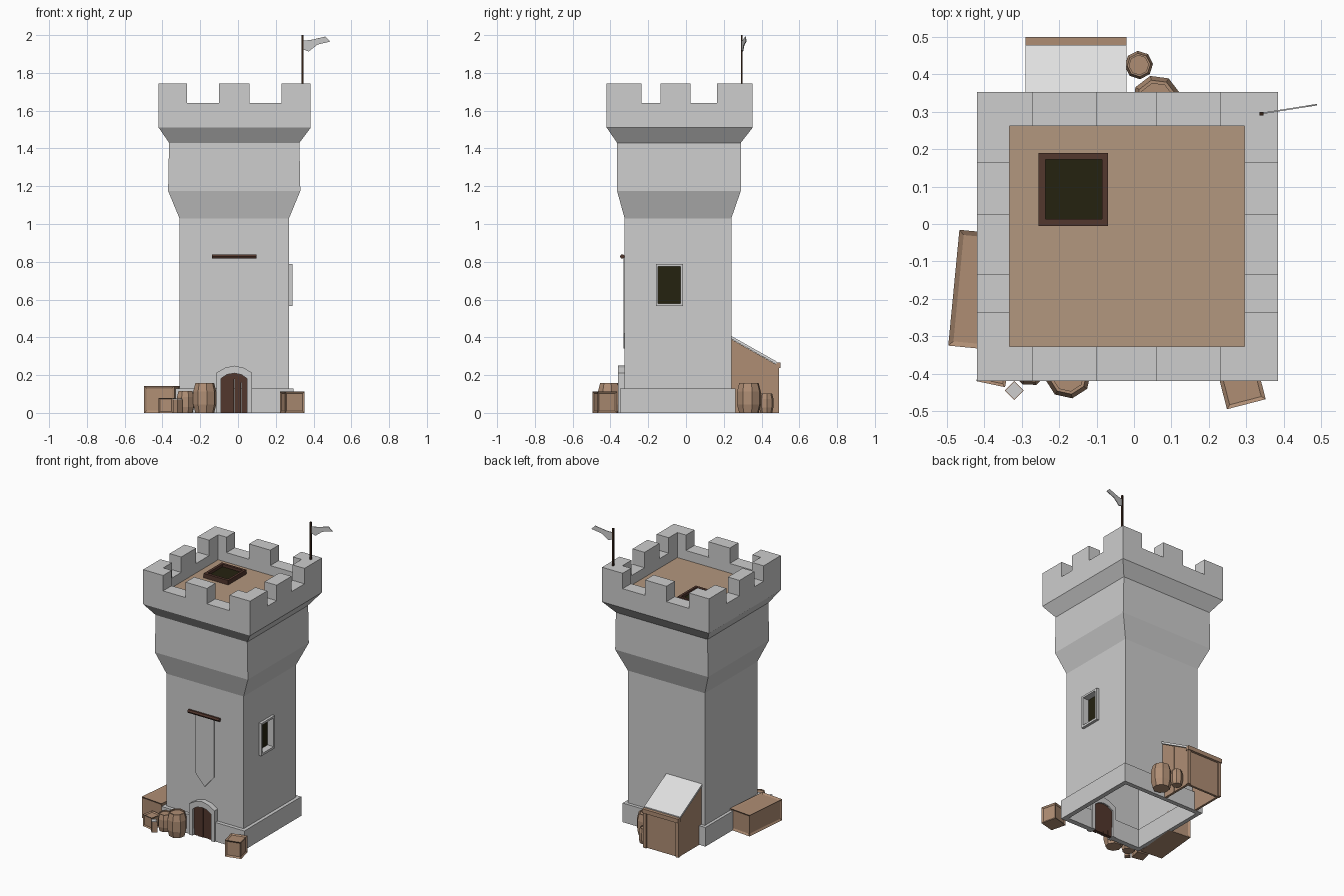
import bpy, bmesh, math
from mathutils import Vector, Matrix

if "Cube" in bpy.data.objects:
    bpy.data.objects.remove(bpy.data.objects["Cube"])


def material(name, r, g, b):
    m = bpy.data.materials.new(name)
    m.diffuse_color = (r, g, b, 1)
    m.use_nodes = True
    m.node_tree.nodes["Principled BSDF"].inputs["Base Color"].default_value = m.diffuse_color
    return m


STONE = material("stone_grey", 0.61, 0.61, 0.61)
ROOF = material("roof_light_grey", 0.74, 0.74, 0.74)
FLOOR = material("floor_tan", 0.45, 0.31, 0.21)
WOOD = material("wood_tan", 0.43, 0.27, 0.175)
BROWN = material("dark_brown", 0.085, 0.038, 0.026)
POLE = material("pole_brown", 0.035, 0.016, 0.008)
DARK = material("dark_opening", 0.018, 0.016, 0.005)


def finish(bm, name, *mats):
    bmesh.ops.recalc_face_normals(bm, faces=bm.faces[:])
    me = bpy.data.meshes.new(name)
    bm.to_mesh(me)
    bm.free()
    for m in mats:
        me.materials.append(m)
    ob = bpy.data.objects.new(name, me)
    bpy.context.collection.objects.link(ob)
    return ob


def prism(name, pts, axis, a, b, mat, open_start=False):
    """Extrude a 2D outline along an axis from a to b."""
    place = {'x': lambda p, t: (t, p[0], p[1]),
             'y': lambda p, t: (p[0], t, p[1]),
             'z': lambda p, t: (p[0], p[1], t)}[axis]
    bm = bmesh.new()
    lo = [bm.verts.new(place(p, a)) for p in pts]
    hi = [bm.verts.new(place(p, b)) for p in pts]
    n = len(pts)
    for i in range(n):
        j = (i + 1) % n
        bm.faces.new((lo[i], lo[j], hi[j], hi[i]))
    if not open_start:
        bm.faces.new(lo)
    bm.faces.new(hi)
    return finish(bm, name, mat)


def rect(a0, a1, b0, b1):
    return [(a0, b0), (a1, b0), (a1, b1), (a0, b1)]


def box(name, x0, x1, y0, y1, z0, z1, mat, open_start=False):
    return prism(name, rect(x0, x1, y0, y1), 'z', z0, z1, mat, open_start)


def frame(name, outer, inner, axis, a, b, mat):
    """Rectangular ring; outer and inner are (u0, u1, v0, v1)."""
    place = (lambda p, t: (t, p[0], p[1])) if axis == 'x' else (lambda p, t: (p[0], p[1], t))
    bm = bmesh.new()
    loops = [[bm.verts.new(place(p, t)) for p in rect(*r)]
             for r, t in ((outer, a), (outer, b), (inner, b), (inner, a))]
    for k in range(4):
        A, B = loops[k], loops[(k + 1) % 4]
        for i in range(4):
            j = (i + 1) % 4
            bm.faces.new((A[i], A[j], B[j], B[i]))
    return finish(bm, name, mat)


# tower body: stacked rectangular rings, then over the parapet and down to the floor
X0, X1, Y0, Y1 = -0.42, 0.385, -0.42, 0.353
IX0, IX1, IY0, IY1 = -0.333, 0.295, -0.328, 0.262
FZ, WZ, MZ = 1.575, 1.64, 1.745
rings = [(0.0, -0.31, 0.27, -0.325, 0.24), (1.03, -0.31, 0.27, -0.325, 0.24),
         (1.175, -0.37, 0.33, -0.365, 0.29), (1.43, -0.365, 0.325, -0.365, 0.29),
         (1.51, X0, X1, Y0, Y1), (WZ, X0, X1, Y0, Y1),
         (WZ, IX0, IX1, IY0, IY1), (FZ, IX0, IX1, IY0, IY1)]
bm = bmesh.new()
loops = [[bm.verts.new((x, y, z)) for x, y in rect(a, b, c, d)] for z, a, b, c, d in rings]
for A, B in zip(loops, loops[1:]):
    for i in range(4):
        j = (i + 1) % 4
        bm.faces.new((A[i], A[j], B[j], B[i]))
bm.faces.new(loops[-1]).material_index = 1
# cut the window and door openings
WIN = (-0.152, -0.024, 0.575, 0.778)
DOOR = (-0.09, 0.05, 0.0, 0.19)
for axis, vals in ((1, WIN[:2]), (2, WIN[2:]), (0, DOOR[:2]), (2, DOOR[3:])):
    for v in vals:
        co, no = Vector((0, 0, 0)), Vector((0, 0, 0))
        co[axis], no[axis] = v, 1
        lower = [f for f in bm.faces if f.calc_center_median().z < 1.0]
        geom = set(lower)
        for f in lower:
            geom.update(f.verts)
            geom.update(f.edges)
        bmesh.ops.bisect_plane(bm, geom=list(geom), plane_co=co, plane_no=no, dist=1e-5)
holes = []
for f in bm.faces:
    c = f.calc_center_median()
    if c.x > 0.269 and WIN[0] < c.y < WIN[1] and WIN[2] < c.z < WIN[3]:
        holes.append(f)
    if abs(c.y + 0.325) < 0.001 and DOOR[0] < c.x < DOOR[1] and c.z < DOOR[3]:
        holes.append(f)
bmesh.ops.delete(bm, geom=holes, context='FACES')
finish(bm, "tower_body", STONE, FLOOR)

# plinth, open at the doorway
prism("plinth", [(-0.10, -0.35), (-0.33, -0.35), (-0.33, 0.262), (0.293, 0.262), (0.293, -0.35),
                 (0.06, -0.35), (0.06, -0.315), (0.262, -0.315), (0.262, 0.232),
                 (-0.302, 0.232), (-0.302, -0.315), (-0.10, -0.315)], 'z', 0, 0.13, STONE)

# battlements: L-shaped corners and middle merlons
for nx, (xo, xi, xc) in (("left", (X0, IX0, -0.27)), ("right", (X1, IX1, 0.23))):
    for ny, (yo, yi, yc) in (("front", (Y0, IY0, -0.235)), ("back", (Y1, IY1, 0.165))):
        prism(f"corner_merlon_{ny}_{nx}", [(xo, yo), (xc, yo), (xc, yi), (xi, yi), (xi, yc), (xo, yc)],
              'z', WZ, MZ, STONE, True)
    box(f"merlon_{nx}", min(xo, xi), max(xo, xi), -0.135, 0.025, WZ, MZ, STONE, True)
box("merlon_front", -0.10, 0.06, Y0, IY0, WZ, MZ, STONE, True)
box("merlon_back", -0.10, 0.06, IY1, Y1, WZ, MZ, STONE, True)

# roof hatch
frame("hatch_frame", (-0.255, -0.07, -0.005, 0.19), (-0.237, -0.086, 0.014, 0.173), 'z', FZ, FZ + 0.03, BROWN)
box("hatch_opening", -0.237, -0.086, 0.014, 0.173, FZ + 0.002, FZ + 0.012, DARK)

# window
frame("window_frame", (-0.16, -0.015, 0.565, 0.787), (-0.147, -0.029, 0.58, 0.774), 'x', 0.235, 0.288, STONE)
prism("window_opening", rect(-0.15, -0.026, 0.578, 0.776), 'x', 0.235, 0.243, DARK)

# door with stone arch
inner = [(-0.09, 0), (-0.09, 0.182), (-0.058, 0.203), (-0.02, 0.21), (0.017, 0.203), (0.048, 0.182), (0.048, 0)]
outer = [(0.075, 0), (0.075, 0.212), (0.03, 0.239), (-0.02, 0.25), (-0.068, 0.239), (-0.115, 0.212), (-0.115, 0)]
prism("door_arch", inner + outer, 'y', -0.36, -0.31, STONE)
tops = [(-0.09, 0.182), (-0.058, 0.203), (-0.02, 0.21), (0.017, 0.203), (0.048, 0.182)]
for i, (p, q) in enumerate(zip(tops, tops[1:])):
    prism(f"door_plank_{i}", [(p[0] + 0.001, 0), (q[0] - 0.001, 0), q, p], 'y',
          -0.343 - 0.003 * (i % 2), -0.32, BROWN)

# wall banner on its rod
prism("banner", [(-0.09, 0.83), (0.05, 0.83), (0.05, 0.42), (-0.02, 0.34), (-0.09, 0.42)], 'y', -0.332, -0.326, STONE)
prism("banner_rod", [(-0.337 + 0.0125 * math.cos(k * math.pi / 3), 0.828 + 0.0125 * math.sin(k * math.pi / 3))
                     for k in range(6)], 'x', -0.137, 0.098, BROWN)

# flag
prism("flag_pole", rect(0.336, 0.346, 0.29, 0.30), 'z', MZ, 2.0, POLE)
flag = prism("flag", [(0, 1.97), (0.045, 1.975), (0.12, 1.992), (0.147, 1.966), (0.078, 1.95), (0.03, 1.913),
                      (0, 1.925)], 'y', -0.002, 0.002, STONE)
flag.matrix_world = Matrix.Translation((0.344, 0.296, 0)) @ Matrix.Rotation(math.radians(9), 4, 'Z')

# lean-to shed at the back
SX0, SX1 = -0.283, -0.027
prism("shed_side_right", [(0.24, 0), (0.48, 0), (0.48, 0.255), (0.24, 0.39)], 'x', SX1 - 0.015, SX1, WOOD)
prism("shed_side_left", [(0.24, 0), (0.48, 0), (0.48, 0.255), (0.24, 0.39)], 'x', SX0, SX0 + 0.015, WOOD)
box("shed_back_wall", SX0, SX1, 0.468, 0.483, 0, 0.25, WOOD)
prism("shed_roof", [(0.24, 0.392), (0.478, 0.258), (0.478, 0.273), (0.24, 0.407)], 'x', -0.29, -0.02, ROOF)
box("shed_eave_beam", -0.29, -0.02, 0.474, 0.50, 0.238, 0.266, WOOD)
for x in (-0.287, -0.045):
    box("shed_post", x, x + 0.022, 0.47, 0.493, 0, 0.24, WOOD)
box("shed_side_post", SX1 - 0.015, SX1 + 0.004, 0.345, 0.357, 0, 0.325, WOOD)


# crates with recessed panels
def crate(name, x, y, sx, sy, h, deg, rim):
    bm = bmesh.new()
    bmesh.ops.create_cube(bm, size=1)
    bmesh.ops.transform(bm, verts=bm.verts[:], matrix=Matrix.Translation((0, 0, h / 2)) @ Matrix.Diagonal((sx, sy, h, 1)))
    bm.normal_update()
    sides = [f for f in bm.faces if f.normal.z > -0.5]
    bmesh.ops.inset_individual(bm, faces=sides, thickness=rim, depth=0)
    for f in sides:
        bmesh.ops.translate(bm, verts=f.verts[:], vec=-f.normal * 0.007)
    ob = finish(bm, name, WOOD)
    ob.matrix_world = Matrix.Translation((x, y, 0)) @ Matrix.Rotation(math.radians(deg), 4, 'Z')


crate("long_crate", -0.402, -0.178, 0.160, 0.311, 0.143, -5.5, 0.018)
crate("square_crate", 0.287, -0.43, 0.107, 0.107, 0.112, 14.5, 0.014)
crate("small_crate", -0.375, -0.39, 0.078, 0.078, 0.08, -12, 0.011)


# barrels: eight-sided, bulging, with a recessed lid
def barrel(name, x, y, r, h, deg=10, n=8):
    bm = bmesh.new()
    prof = [(0.82, 0), (1, 0.28), (1, 0.72), (0.82, 1), (0.68, 1), (0.68, 0.95)]
    rows = [[bm.verts.new((r * k * math.cos(math.tau * i / n), r * k * math.sin(math.tau * i / n), h * t))
             for i in range(n)] for k, t in prof]
    for A, B in zip(rows, rows[1:]):
        for i in range(n):
            j = (i + 1) % n
            bm.faces.new((A[i], A[j], B[j], B[i]))
    bm.faces.new(rows[0])
    bm.faces.new(rows[-1])
    ob = finish(bm, name, WOOD)
    ob.matrix_world = Matrix.Translation((x, y, 0)) @ Matrix.Rotation(math.radians(deg), 4, 'Z')


barrel("barrel_front_large", -0.176, -0.405, 0.062, 0.157)
barrel("barrel_front_medium", -0.278, -0.385, 0.048, 0.115, 20)
barrel("barrel_back_large", 0.06, 0.333, 0.065, 0.157, 15)
barrel("barrel_back_small", 0.013, 0.425, 0.038, 0.103, 5)

# small square bucket with a pale filling
prism("bucket", [(-0.345, -0.445), (-0.32, -0.47), (-0.295, -0.445), (-0.32, -0.42)], 'z', 0, 0.072, WOOD)
prism("bucket_filling", [(-0.343, -0.445), (-0.32, -0.468), (-0.297, -0.445), (-0.32, -0.422)], 'z', 0.07, 0.076, STONE)
